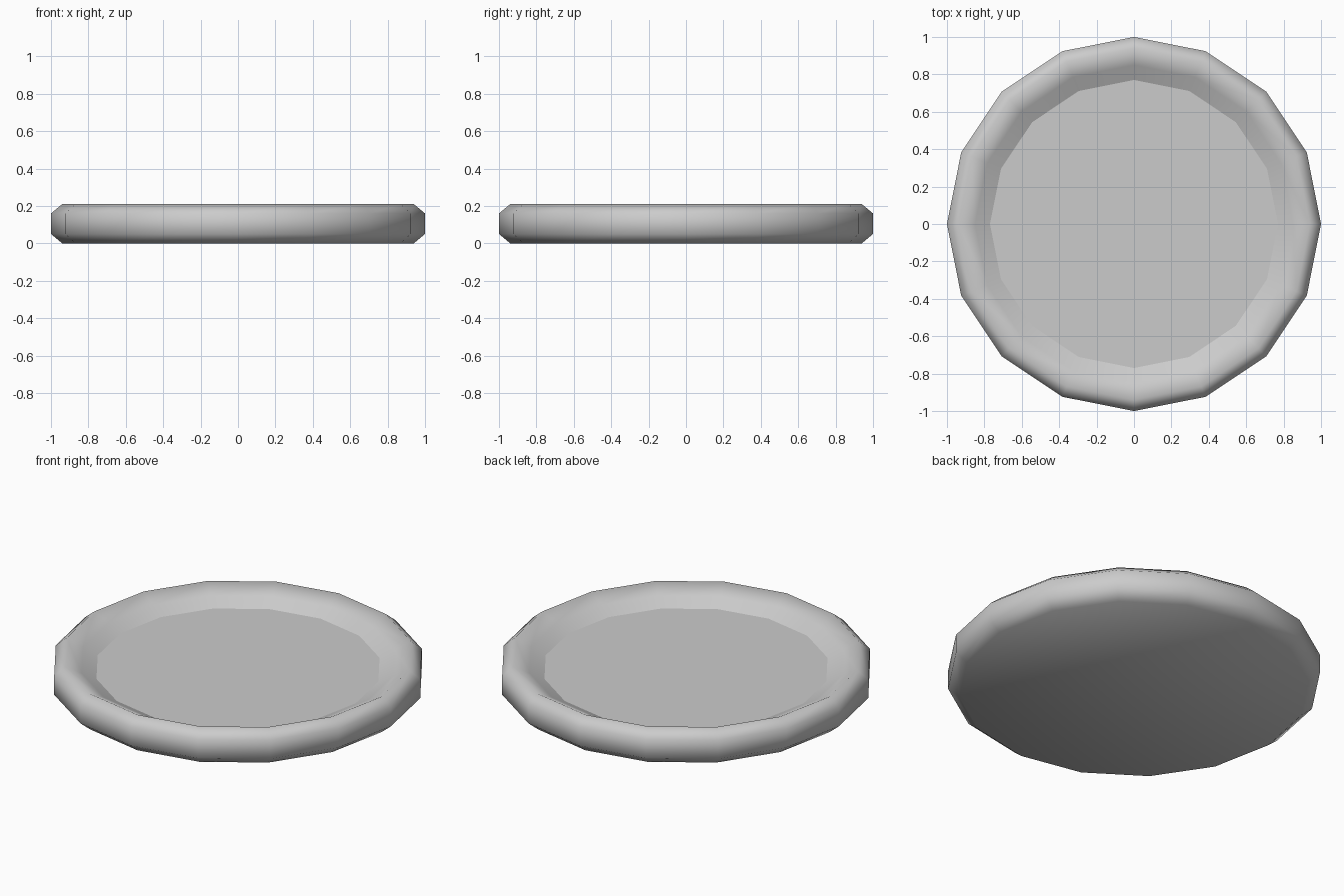
import bpy
from math import cos, sin, pi

if "Cube" in bpy.data.objects:
    bpy.data.objects.remove(bpy.data.objects["Cube"])

SIDES = 16


def ring_points(r, z):
    return [(r * cos(2 * pi * i / SIDES), r * sin(2 * pi * i / SIDES), z) for i in range(SIDES)]


def make_object(name, verts, faces):
    mesh = bpy.data.meshes.new(name)
    mesh.from_pydata(verts, [], faces)
    mesh.update()
    obj = bpy.data.objects.new(name, mesh)
    bpy.context.collection.objects.link(obj)
    return obj


# Dish rim and underside: profile (radius, height) swept around z
profile = [(0.94, 0.0), (1.0, 0.05), (1.0, 0.16), (0.94, 0.21), (0.85, 0.165), (0.77, 0.125)]
verts = [p for r, z in profile for p in ring_points(r, z)]
faces = [tuple(reversed(range(SIDES)))]
for k in range(len(profile) - 1):
    for i in range(SIDES):
        j = (i + 1) % SIDES
        a, b = k * SIDES, (k + 1) * SIDES
        faces.append((a + i, a + j, b + j, b + i))
rim = make_object("dish_rim", verts, faces)
for poly in rim.data.polygons:
    poly.use_smooth = True

# Flat floor inside the rim
make_object("dish_floor", ring_points(0.77, 0.125), [tuple(range(SIDES))])
